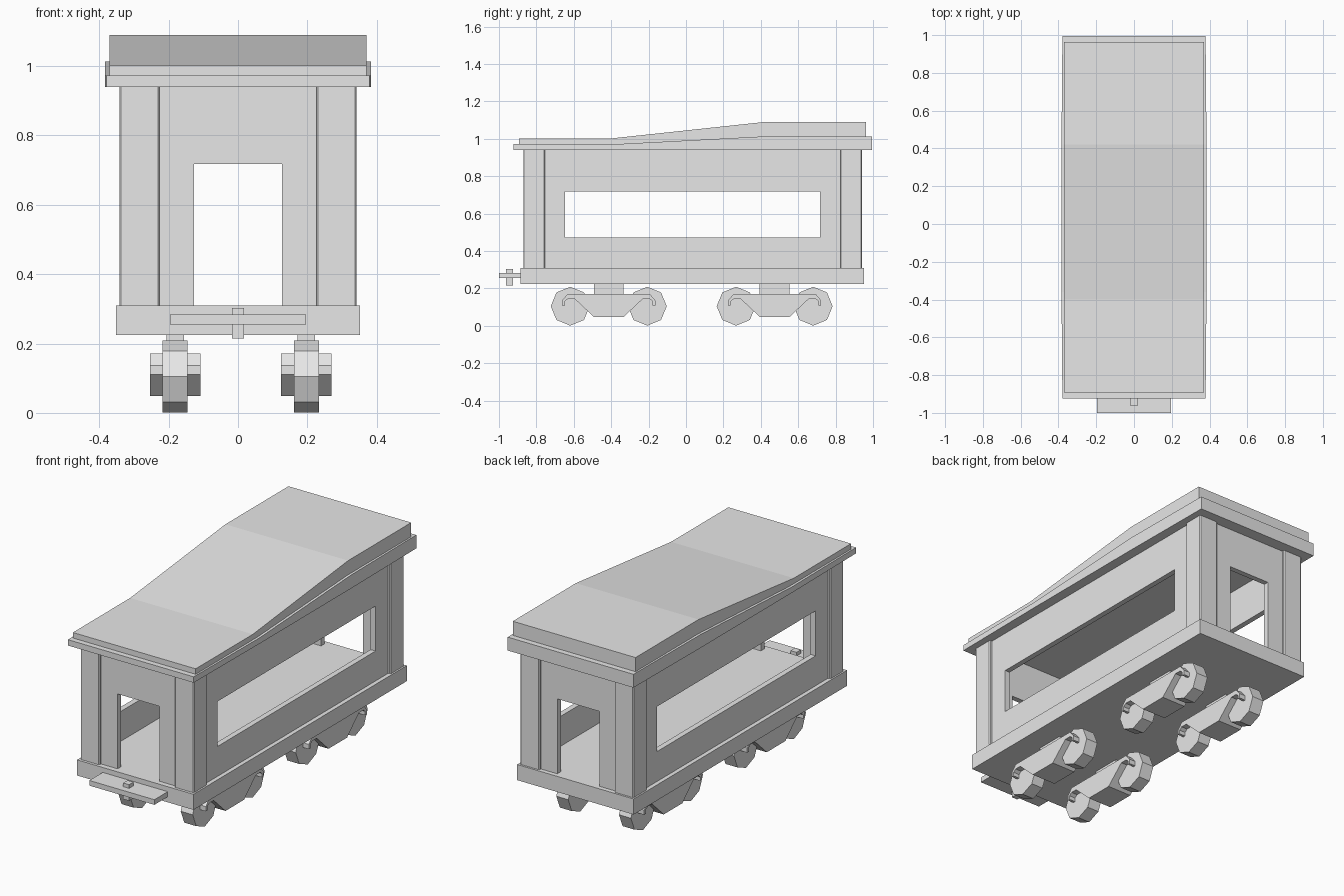
import bpy
import bmesh
import math

cube = bpy.data.objects.get("Cube")
if cube:
    bpy.data.objects.remove(cube, do_unlink=True)

GREY = (0.8, 0.8, 0.8, 1.0)
mat = bpy.data.materials.new("light grey")
mat.use_nodes = True
mat.diffuse_color = GREY
bsdf = mat.node_tree.nodes["Principled BSDF"]
bsdf.inputs["Base Color"].default_value = GREY
bsdf.inputs["Roughness"].default_value = 0.8


def finish(name, bm):
    bmesh.ops.recalc_face_normals(bm, faces=bm.faces[:])
    mesh = bpy.data.meshes.new(name)
    bm.to_mesh(mesh)
    bm.free()
    mesh.materials.append(mat)
    obj = bpy.data.objects.new(name, mesh)
    bpy.context.scene.collection.objects.link(obj)
    return obj


def add_box(bm, x, y, z):
    """Axis-aligned box from (min, max) pairs."""
    verts = bmesh.ops.create_cube(bm, size=1)["verts"]
    for v in verts:
        v.co = [lo + (c + 0.5) * (hi - lo) for c, (lo, hi) in zip(v.co, (x, y, z))]


def box(name, x, y, z):
    bm = bmesh.new()
    add_box(bm, x, y, z)
    return finish(name, bm)


def extrude_profile(name, outline, x0, x1):
    """Extrude a closed (y, z) outline along x."""
    bm = bmesh.new()
    face = bm.faces.new([bm.verts.new((x0, y, z)) for y, z in outline])
    moved = bmesh.ops.extrude_face_region(bm, geom=[face])["geom"]
    for v in moved:
        if isinstance(v, bmesh.types.BMVert):
            v.co.x = x1
    return finish(name, bm)


def loft(name, bottom, sections):
    """Solid along y from (y, half width, top height) sections."""
    bm = bmesh.new()
    rings = [[bm.verts.new(p) for p in
              ((-w, y, bottom), (w, y, bottom), (w, y, top), (-w, y, top))]
             for y, w, top in sections]
    for a, b in zip(rings, rings[1:]):
        for i in range(4):
            j = (i + 1) % 4
            bm.faces.new((a[i], a[j], b[j], b[i]))
    bm.faces.new(rings[0])
    bm.faces.new(rings[-1])
    return finish(name, bm)


FLOOR, EAVES = 0.31, 0.94
FRONT, BACK, HALF = -0.87, 0.941, 0.342
POST, INSET, WALL = 0.116, 0.014, 0.03

# Floor slab
box("floor", (-0.351, 0.351), (-0.885, 0.952), (0.225, FLOOR))

# Corner posts with a fine chamfer on the upright edges
for side, sx in (("right", -1), ("left", 1)):
    for end, y in (("front", (FRONT, FRONT + POST)), ("back", (BACK - POST, BACK))):
        bm = bmesh.new()
        add_box(bm, sorted((sx * (HALF - POST), sx * HALF)), y, (FLOOR, EAVES))
        upright = [e for e in bm.edges
                   if abs(e.verts[0].co.z - e.verts[1].co.z) > 0.1]
        bmesh.ops.bevel(bm, geom=upright, offset=0.005, segments=1, affect='EDGES')
        finish(f"{end}_{side}_post", bm)

# Side walls, each around a long window
WIN_Y, WIN_Z = (-0.647, 0.716), (0.473, 0.718)
wall_y = (FRONT + POST / 2, BACK - POST / 2)
for side, sx in (("right", -1), ("left", 1)):
    x = sorted((sx * (HALF - INSET - WALL), sx * (HALF - INSET)))
    bm = bmesh.new()
    add_box(bm, x, wall_y, (FLOOR, WIN_Z[0]))
    add_box(bm, x, wall_y, (WIN_Z[1], EAVES))
    add_box(bm, x, (wall_y[0], WIN_Y[0]), WIN_Z)
    add_box(bm, x, (WIN_Y[1], wall_y[1]), WIN_Z)
    finish(f"{side}_wall", bm)

# End walls, each around a doorway
DOOR, DOOR_TOP, EDGE = 0.127, 0.718, HALF - POST / 2
for end, y in (("front", (FRONT + INSET, FRONT + INSET + WALL)),
               ("back", (BACK - INSET - WALL, BACK - INSET))):
    bm = bmesh.new()
    add_box(bm, (-EDGE, EDGE), y, (DOOR_TOP, EAVES))
    add_box(bm, (-EDGE, -DOOR), y, (FLOOR, DOOR_TOP))
    add_box(bm, (DOOR, EDGE), y, (FLOOR, DOOR_TOP))
    finish(f"{end}_wall", bm)

# Roof: a rim slab and a narrower cap, both rising to the back
loft("roof_rim", EAVES, [(-0.923, 0.379, 0.972), (-0.36, 0.384, 0.972),
                         (0.42, 0.384, 1.013), (0.994, 0.379, 1.013)])
loft("roof_cap", 0.96, [(-0.893, 0.37, 1.002), (-0.4, 0.37, 1.002),
                        (0.42, 0.37, 1.09), (0.963, 0.37, 1.09)])

# Front coupling plate and pin
box("coupling_plate", (-0.196, 0.196), (-1.0, -0.88), (0.255, 0.283))
box("coupling_pin", (-0.018, 0.018), (-0.963, -0.925), (0.215, 0.303))

# Bogies: hooked frame, neck and two eight-sided wheels
half_frame = [(0.219, 0.171), (0.249, 0.136), (0.249, 0.11), (0.235, 0.11),
              (0.235, 0.131), (0.219, 0.144), (0.182, 0.144), (0.08, 0.048)]
for side, cx in (("right", -0.181), ("left", 0.197)):
    for end, cy in (("front", -0.413), ("back", 0.474)):
        tag = f"{end}_{side}"
        outline = [(cy + y, z) for y, z in half_frame]
        outline += [(cy - y, z) for y, z in reversed(half_frame)]
        extrude_profile(f"{tag}_bogie_frame", outline, cx - 0.073, cx + 0.073)
        box(f"{tag}_bogie_neck", (cx - 0.025, cx + 0.025),
            (cy - 0.08, cy + 0.08), (0.16, 0.23))
        for n, dy in enumerate((-0.206, 0.206), 1):
            rim = [(cy + dy + 0.104 * math.cos(k * math.pi / 4),
                    0.105 + 0.104 * math.sin(k * math.pi / 4)) for k in range(8)]
            extrude_profile(f"{tag}_wheel_{n}", rim, cx - 0.036, cx + 0.036)
